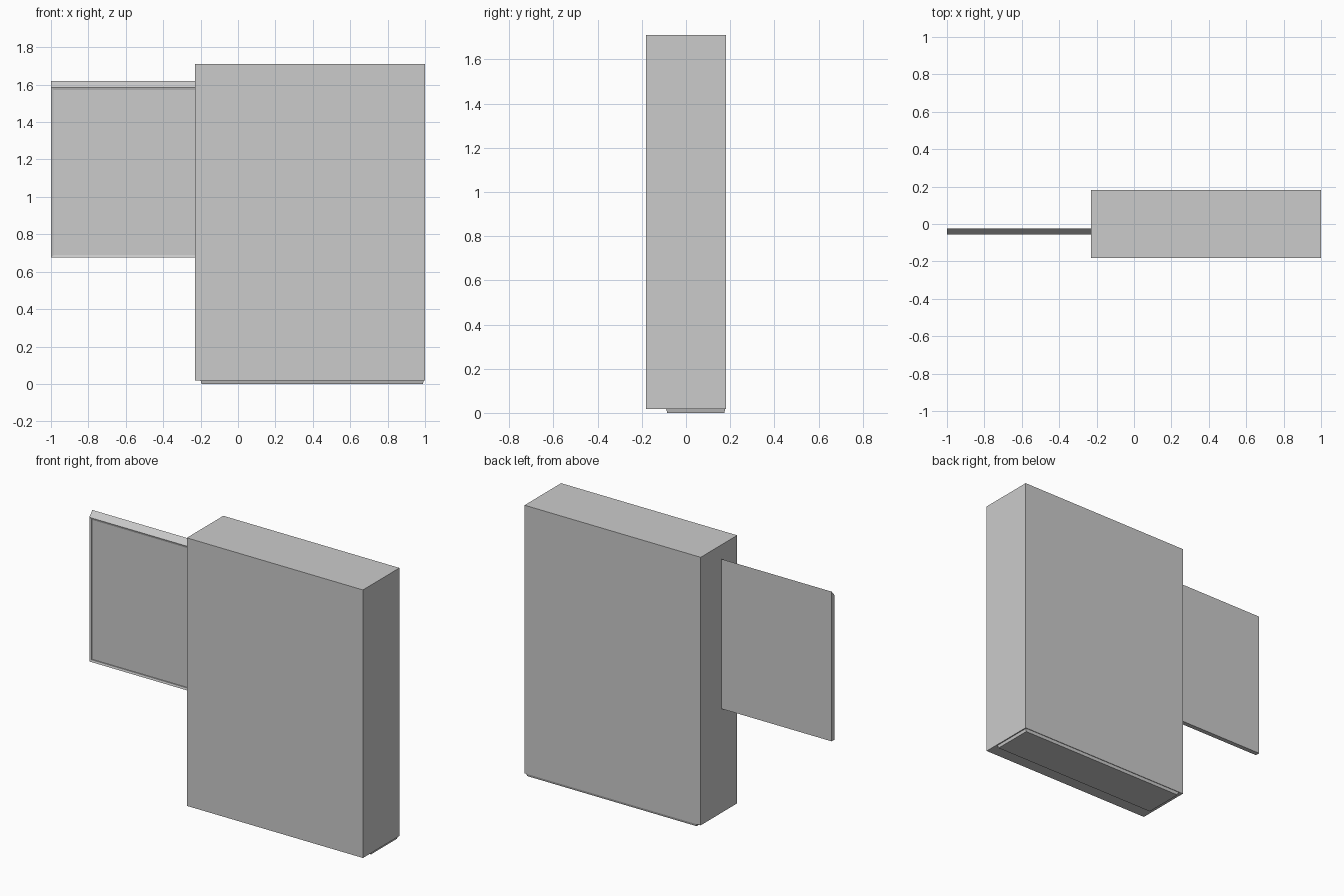
import bpy
import bmesh
from mathutils import Vector

cube = bpy.data.objects.get("Cube")
if cube:
    bpy.data.objects.remove(cube, do_unlink=True)

# Single plain material
grey = bpy.data.materials.new("plain_grey")
grey.use_nodes = True
colour = (0.6, 0.6, 0.6, 1)
grey.diffuse_color = colour
grey.node_tree.nodes["Principled BSDF"].inputs["Base Color"].default_value = colour


def add_object(name, bm):
    bmesh.ops.recalc_face_normals(bm, faces=bm.faces)
    mesh = bpy.data.meshes.new(name)
    bm.to_mesh(mesh)
    bm.free()
    mesh.materials.append(grey)
    obj = bpy.data.objects.new(name, mesh)
    bpy.context.collection.objects.link(obj)
    return obj


def extrude_profile(profile, x0, x1):
    """Extrude a closed (y, z) outline along x."""
    bm = bmesh.new()
    face = bm.faces.new([bm.verts.new((x0, y, z)) for y, z in profile])
    result = bmesh.ops.extrude_face_region(bm, geom=[face])
    verts = [v for v in result["geom"] if isinstance(v, bmesh.types.BMVert)]
    bmesh.ops.translate(bm, verts=verts, vec=(x1 - x0, 0, 0))
    bmesh.ops.recalc_face_normals(bm, faces=bm.faces)
    return bm


def rectangle(y0, y1, z0, z1):
    return [(y0, z0), (y1, z0), (y1, z1), (y0, z1)]


# Main upright case
add_object("main_case", extrude_profile(rectangle(-0.182, 0.182, 0.018, 1.71), -0.23, 1))

# Shallow foot with slightly tapered sides
foot = extrude_profile(rectangle(-0.09, 0.178, 0, 0.018), -0.2, 0.993)
centre = Vector((0.397, 0.044, 0))
for v in foot.verts:
    if v.co.z < 0.01:
        v.co.x -= 0.005 if v.co.x > centre.x else -0.005
        v.co.y -= 0.005 if v.co.y > centre.y else -0.005
add_object("base_foot", foot)

# Side panel with a sloping top edge and a framed recess on the front
panel = extrude_profile(
    [(-0.055, 0.675), (-0.025, 0.675), (-0.025, 1.62), (-0.055, 1.585)], -1, -0.21)
front = [f for f in panel.faces if f.normal.y < -0.99]
bmesh.ops.inset_region(panel, faces=front, thickness=0.013, use_even_offset=True)
bmesh.ops.translate(panel, verts=front[0].verts[:], vec=(0, 0.004, 0))
bmesh.ops.inset_region(panel, faces=front, thickness=0.0005, use_even_offset=True)
bmesh.ops.translate(panel, verts=front[0].verts[:], vec=(0, 0.006, 0))
add_object("side_panel", panel)
